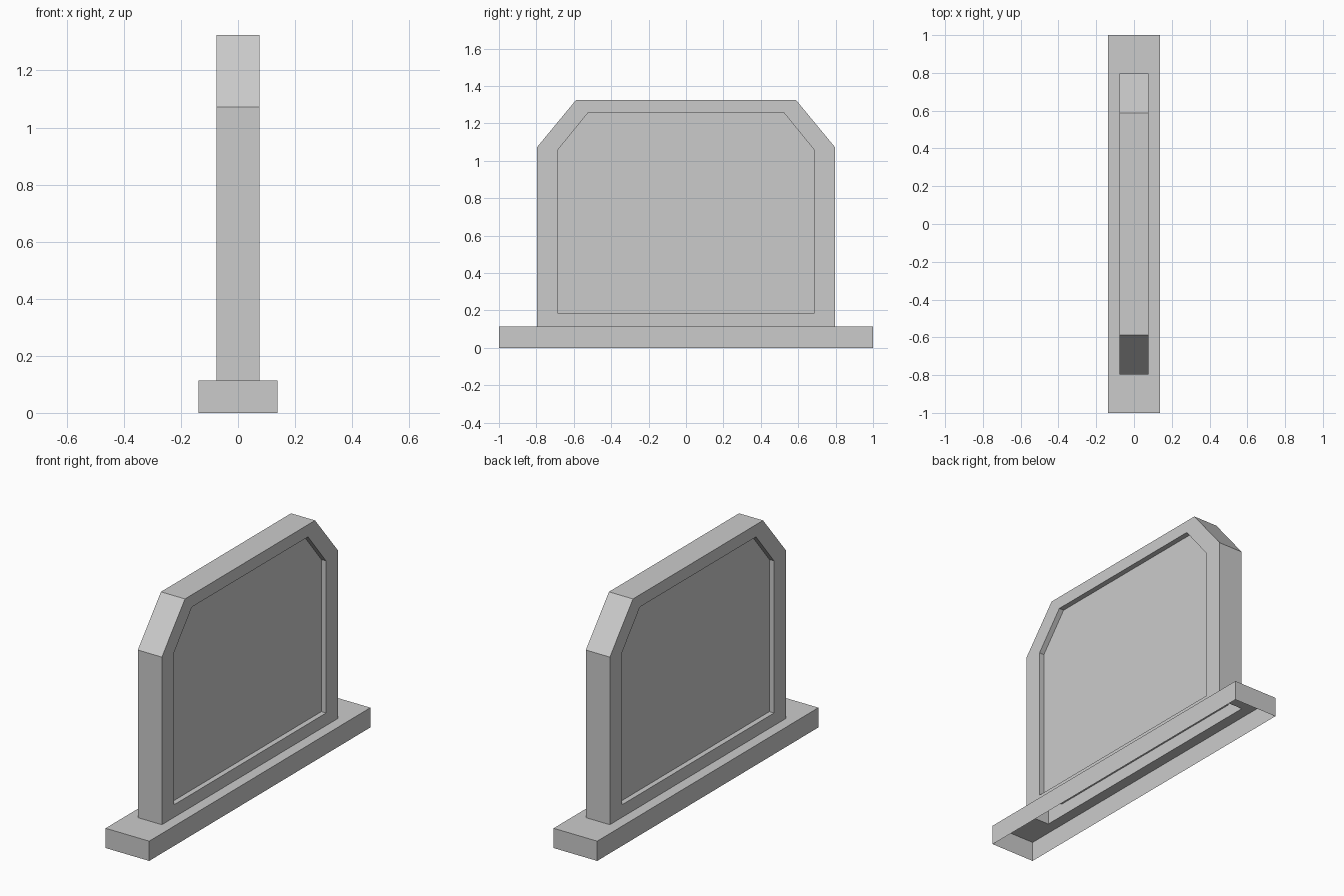
import bpy, bmesh

cube = bpy.data.objects.get("Cube")
if cube:
    bpy.data.objects.remove(cube, do_unlink=True)

# One plain grey for everything
grey = bpy.data.materials.new("plain_grey")
grey.use_nodes = True
grey.diffuse_color = (0.6, 0.6, 0.6, 1)
grey.node_tree.nodes["Principled BSDF"].inputs["Base Color"].default_value = (0.6, 0.6, 0.6, 1)

BASE_X, BASE_TOP = 0.138, 0.113
SLAB_X, SLAB_Y = 0.076, 0.797
RECESS = 0.03


def ring(bm, points):
    return [bm.verts.new(p) for p in points]


def bridge(bm, a, b, skip=()):
    """Join two matching vertex rings with quads."""
    n = len(a)
    for i in range(n):
        if i not in skip:
            j = (i + 1) % n
            bm.faces.new((a[i], a[j], b[j], b[i]))


def finish(bm, name):
    bmesh.ops.recalc_face_normals(bm, faces=bm.faces[:])
    mesh = bpy.data.meshes.new(name)
    bm.to_mesh(mesh)
    bm.free()
    mesh.materials.append(grey)
    obj = bpy.data.objects.new(name, mesh)
    bpy.context.collection.objects.link(obj)
    return obj


def rectangle(x, y, z):
    return [(-x, -y, z), (x, -y, z), (x, y, z), (-x, y, z)]


def outline(x, half, low, shoulder, top_half, top):
    """Upright outline with clipped top corners; its first edge is the bottom."""
    return [(x, -half, low), (x, half, low), (x, half, shoulder),
            (x, top_half, top), (x, -top_half, top), (x, -half, shoulder)]


# Base: hollow skirt with a ledge around the slot under the slab
bm = bmesh.new()
foot = ring(bm, rectangle(BASE_X, 1, 0))
edge = ring(bm, rectangle(BASE_X, 1, BASE_TOP))
slot = ring(bm, rectangle(SLAB_X, SLAB_Y, BASE_TOP))
bridge(bm, foot, edge)
bridge(bm, edge, slot)
finish(bm, "base")

# Upright slab: hollow, open below, with a recessed panel on each side
bm = bmesh.new()
rims = []
for side in (-1, 1):
    x = side * SLAB_X
    rim = ring(bm, outline(x, SLAB_Y, BASE_TOP, 1.072, 0.588, 1.325))
    inner = outline(x, 0.688, 0.185, 1.055, 0.525, 1.255)
    lip = ring(bm, inner)
    floor = ring(bm, [(x - side * RECESS, y, z) for _, y, z in inner])
    bridge(bm, rim, lip)
    bridge(bm, lip, floor)
    bm.faces.new(floor)
    rims.append(rim)
bridge(bm, rims[0], rims[1], skip=(0,))
finish(bm, "upright_slab")
